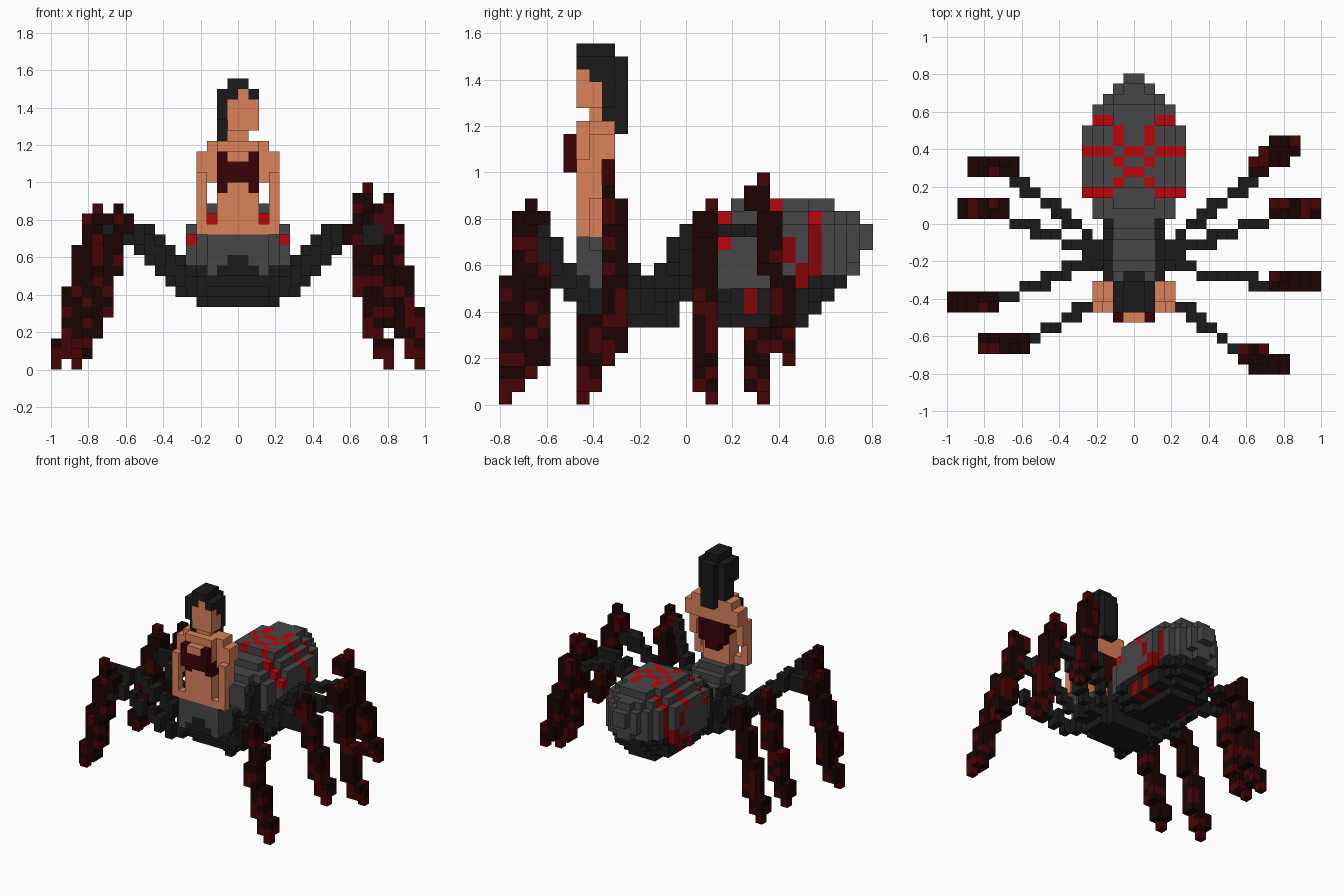
import bpy
import bmesh
import random

random.seed(4)
V = 1 / 18            # edge length of one block
Y0 = -14.5            # block rows run from front to back

old = bpy.data.objects.get("Cube")
if old:
    bpy.data.objects.remove(old)


def linear(c):
    c /= 255
    return c / 12.92 if c < 0.04 else ((c + 0.055) / 1.055) ** 2.4


def make_material(name, rgb):
    mat = bpy.data.materials.new(name)
    mat.use_nodes = True
    col = tuple(linear(c) for c in rgb) + (1,)
    mat.diffuse_color = col
    mat.node_tree.nodes["Principled BSDF"].inputs["Base Color"].default_value = col
    return mat


PALETTE = {
    "skin": (219, 130, 90),
    "hair black": (26, 26, 26),
    "shell dark": (26, 26, 26),
    "shell grey": (70, 70, 70),
    "bright red": (187, 5, 9),
    "deep red": (135, 4, 6),
    "leg dark maroon": (26, 4, 4),
    "leg maroon": (69, 4, 5),
    "cloth maroon": (54, 2, 6),
}
MATS = {n: make_material(n.replace(" ", "_"), c) for n, c in PALETTE.items()}
cells = {}            # block position -> (part, colour)


def put(part, colour, i, j, k):
    cells[(i, j, k)] = (part, colour)


def pair(part, colour, a, j, k):
    """One block and its mirror image; a counts outward from the middle."""
    put(part, colour, a, j, k)
    put(part, colour, -a - 1, j, k)


def block(part, colour, a, j, k):
    """Mirrored box over inclusive ranges."""
    for x in range(a[0], a[1] + 1):
        for y in range(j[0], j[1] + 1):
            for z in range(k[0], k[1] + 1):
                pair(part, colour, x, y, z)


def slab(part, j, bottom, top, w, colour, low_power, high_power):
    """One rounded cross-section, coloured by a rule."""
    h = (top - bottom) / 2
    for k in range(bottom, top):
        dz = (k + 0.5 - bottom - h) / h
        power = low_power if dz < 0 else high_power
        for a in range(w):
            if ((a + 0.5) / w) ** power + abs(dz) ** power <= 1.02:
                pair(part, colour(a, j, k), a, j, k)


# Legs: a rising upper segment, then a mottled shin falling to the foot
def leg(name, side, root_j, knee, foot, foot_k, top_k, lift, cap, rear):
    def at(a):
        return a if side > 0 else -a - 1
    n = 2 * (knee[0] - 3)
    for s in range(n + 1):
        a = 3 + s // 2
        j = round(root_j + (knee[1] - root_j) * s / n)
        k = max(7, min(cap, a + lift))
        for z in range(k, min(k + 2, 14)):
            put(name, "shell dark", at(a), j, z)
    span = top_k - 1 - foot_k
    for k in range(foot_k, top_k):
        t = (top_k - 1 - k) / span
        a = round(knee[0] + (foot[0] - knee[0]) * t)
        j = round(knee[1] + (foot[1] - knee[1]) * min(1, t * 1.5))
        tip = k in (foot_k, top_k - 1)
        for x in ((a,) if tip else (a - 1, a)):
            for y in ((j + rear,) if tip else (j, j + 1)):
                tone = "leg maroon" if random.random() < 0.3 or k == foot_k else "leg dark maroon"
                put(name, tone, at(x), y, k)


leg("left_leg_front", 1, 7, (11, 1), (14, 0), 0, 15, 3, 12, 0)
leg("left_leg_second", 1, 10, (14, 8), (17, 8), 3, 17, 2, 12, 0)
leg("left_leg_third", 1, 11, (14, 15), (17, 15), 0, 16, 2, 12, 1)
leg("left_leg_back", 1, 12, (12, 19), (15, 21), 3, 18, 4, 13, 1)
leg("right_leg_front", -1, 7, (11, 2), (14, 2), 2, 16, 3, 12, 0)
leg("right_leg_second", -1, 11, (14, 6), (17, 6), 0, 15, 2, 12, 0)
leg("right_leg_third", -1, 11, (13, 15), (16, 15), 1, 16, 2, 12, 1)
leg("right_leg_back", -1, 12, (12, 19), (15, 19), 0, 15, 4, 13, 1)


# Thorax
def thorax_colour(a, j, k):
    if j < 9:
        return "shell grey" if k >= 11 - a else "shell dark"
    return "shell grey" if k >= 9 and a < 2 else "shell dark"


tops = (13, 13, 13, 12, 11, 10, 10, 12)
bottoms = (9, 8, 7, 6, 6, 6, 6, 6)
widths = (3, 3, 3, 3, 4, 4, 4, 3)
for n, (t, b, w) in enumerate(zip(tops, bottoms, widths)):
    slab("thorax", 6 + n, b, t, w, thorax_colour, 4, 3)

# Abdomen with red markings on the back and flanks
BACK_MARKS = {17: (2, 3, 4), 18: (1,), 19: (0,), 20: (1,), 21: (0, 2, 3, 4),
              22: (1,), 23: (1,), 24: (2,)}
FLANK_MARKS = {19: (6, 7, 8), 21: (7, 8, 9), 22: (9, 11, 12),
               23: (9, 10), 24: (10, 11, 12, 13, 14)}


def abdomen_colour(a, j, k):
    if k >= 13 and a in BACK_MARKS.get(j, ()):
        return "bright red"
    if (a, j, k) == (4, 17, 12):
        return "bright red"
    if a >= 2 + (k > 9) and k in FLANK_MARKS.get(j, ()):
        return "deep red"
    if j < 15:
        return "shell grey" if k >= 9 and a < 2 else "shell dark"
    return "shell grey" if k >= 9 + (j > 23) else "shell dark"


tops = (13, 14, 14, 15, 15) + (16,) * 8 + (15, 15, 14)
bottoms = (9, 8, 7, 7) + (6,) * 7 + (7, 8, 9, 10, 12)
widths = (3, 3, 4, 4) + (5,) * 7 + (4, 4, 3, 2, 1)
for n, (t, b, w) in enumerate(zip(tops, bottoms, widths)):
    slab("abdomen", 13 + n, b, t, w, abdomen_colour, 2.1, 2.5)

# Torso, shoulders and neck
block("torso", "skin", (0, 1), (6, 7), (13, 17))
block("torso", "skin", (0, 1), (6, 8), (18, 21))
block("torso", "skin", (0, 0), (7, 7), (22, 22))

# Arms: shoulders set back, forearms reaching forward to the hands
block("arms", "skin", (2, 2), (7, 8), (19, 21))
block("arms", "skin", (2, 2), (7, 7), (18, 18))
block("arms", "skin", (3, 3), (7, 8), (19, 20))
block("arms", "skin", (3, 3), (6, 7), (16, 18))
block("arms", "skin", (3, 3), (6, 6), (13, 15))
block("arms", "skin", (2, 2), (6, 6), (13, 13))

# Bodice, wrapped round the sides and laced lower across the back
block("bodice", "cloth maroon", (0, 1), (5, 5), (18, 20))
block("bodice", "skin", (0, 0), (5, 5), (20, 20))
block("bodice", "cloth maroon", (1, 1), (6, 7), (17, 18))
block("bodice", "cloth maroon", (0, 1), (8, 8), (16, 18))
block("bodice", "cloth maroon", (0, 0), (8, 8), (15, 15))

# Hair, fuller on the right, then the face set slightly toward the left
block("hair", "hair black", (0, 0), (6, 8), (27, 27))
block("hair", "hair black", (0, 1), (6, 8), (26, 26))
block("hair", "hair black", (0, 1), (7, 8), (25, 25))
block("hair", "hair black", (0, 1), (8, 8), (23, 24))
block("hair", "hair black", (0, 0), (8, 8), (22, 22))
block("hair", "hair black", (0, 0), (9, 9), (21, 26))
for k in (22, 23, 24, 25):
    for j in (7, 8):
        put("hair", "hair black", -2, j, k)
    if k > 23:
        put("hair", "hair black", -2, 6, k)
for i in (-1, 0, 1):
    for k in (23, 24, 25):
        put("face", "skin", i, 6, k)
        if k < 25:
            put("face", "skin", i, 7, k)
put("face", "skin", 0, 6, 26)

# Turn the blocks of every part into a mesh of its outer faces
SIDES = []
for axis in range(3):
    for sign in (0, 1):
        quad = []
        for u, v in ((0, 0), (1, 0), (1, 1), (0, 1)):
            p = [0, 0, 0]
            p[axis], p[(axis + 1) % 3], p[(axis + 2) % 3] = sign, u, v
            quad.append(tuple(p))
        normal = [0, 0, 0]
        normal[axis] = 2 * sign - 1
        SIDES.append((normal, quad if sign else quad[::-1]))

for part in sorted({p for p, _ in cells.values()}):
    bm = bmesh.new()
    verts, slots = {}, []
    for pos, (owner, colour) in cells.items():
        if owner != part:
            continue
        for normal, quad in SIDES:
            if tuple(p + n for p, n in zip(pos, normal)) in cells:
                continue
            # Flank markings turn bright where they face upward
            tone = "bright red" if colour == "deep red" and normal[2] > 0 else colour
            if tone not in slots:
                slots.append(tone)
            corners = []
            for q in quad:
                c = tuple(p + d for p, d in zip(pos, q))
                if c not in verts:
                    verts[c] = bm.verts.new((c[0] * V, (c[1] + Y0) * V, c[2] * V))
                corners.append(verts[c])
            bm.faces.new(corners).material_index = slots.index(tone)
    mesh = bpy.data.meshes.new(part)
    bm.to_mesh(mesh)
    bm.free()
    for tone in slots:
        mesh.materials.append(MATS[tone])
    bpy.context.collection.objects.link(bpy.data.objects.new(part, mesh))
